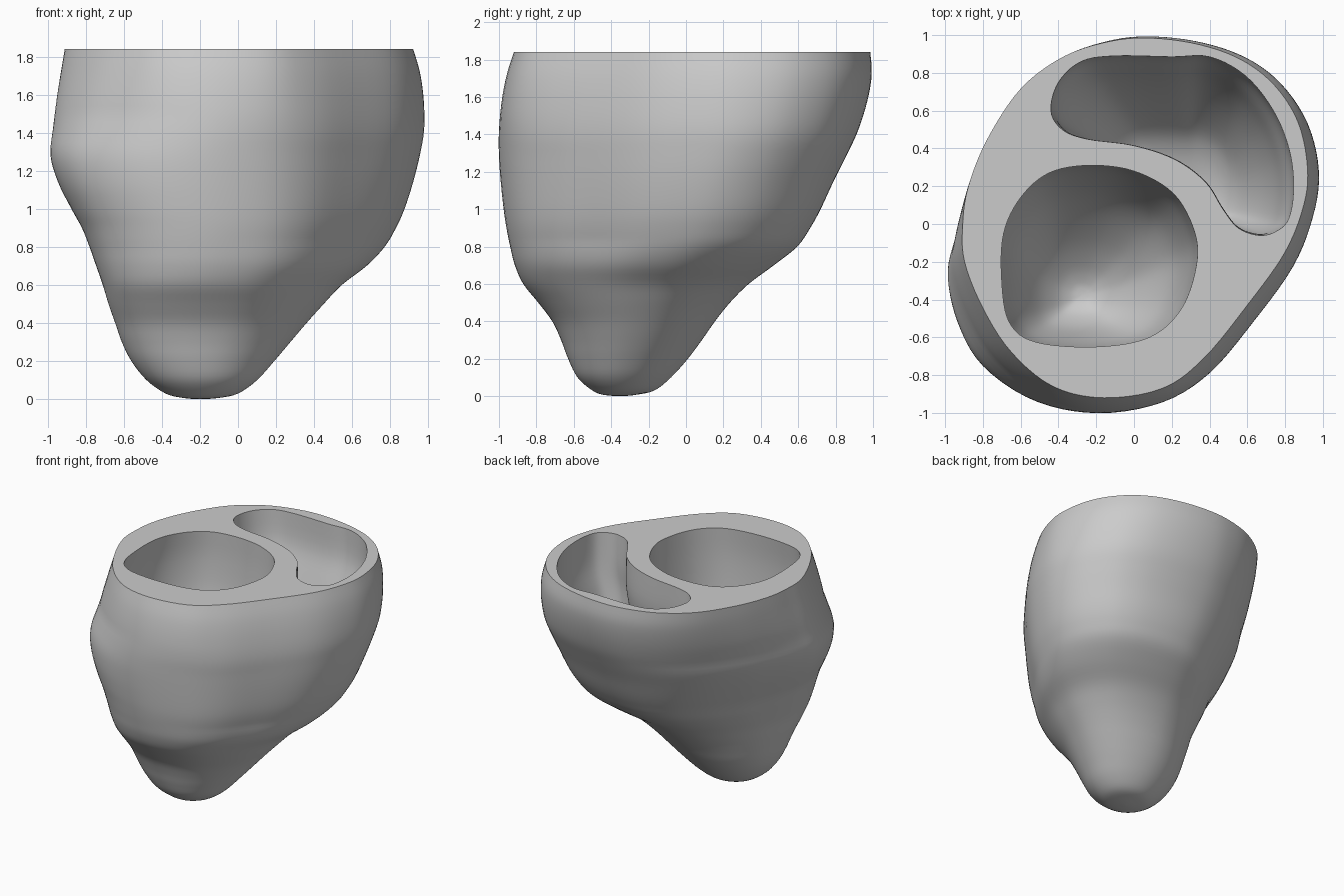
import bpy
import bmesh
from math import hypot, pi, sin
from mathutils import Vector

if "Cube" in bpy.data.objects:
    bpy.data.objects.remove(bpy.data.objects["Cube"], do_unlink=True)


def spline(points, steps, closed):
    """Smooth curve through points of any dimension."""
    pts = [Vector(p) for p in points]
    n = len(pts)

    def at(i):
        return pts[i % n] if closed else pts[max(0, min(n - 1, i))]

    out = []
    for i in range(n if closed else n - 1):
        a, b, c, d = at(i - 1), at(i), at(i + 1), at(i + 2)
        for s in range(steps):
            t = s / steps
            out.append(b + (c - a) * (t / 2)
                       + (a * 2 - b * 5 + c * 4 - d) * (t * t / 2)
                       + (b * 3 - a - c * 3 + d) * (t ** 3 / 2))
    return out if closed else out + [pts[-1]]


def loft(bm, rings):
    """Skin a stack of rings, close the last one, return the first ring's edges."""
    loops = [[bm.verts.new(p) for p in ring] for ring in rings]
    n = len(loops[0])
    for upper, lower in zip(loops, loops[1:]):
        for i in range(n):
            j = (i + 1) % n
            bm.faces.new((upper[i], upper[j], lower[j], lower[i]))
    bm.faces.new(loops[-1])
    return [bm.edges.get((loops[0][i], loops[0][(i + 1) % n])) for i in range(n)]


def fit(outline, x0, x1, y0, y1, z):
    """Stretch an outline to fill a box at height z."""
    xs, ys = [p[0] for p in outline], [p[1] for p in outline]
    ax, bx, ay, by = min(xs), max(xs), min(ys), max(ys)
    return [Vector((x0 + (x1 - x0) * (p[0] - ax) / (bx - ax),
                    y0 + (y1 - y0) * (p[1] - ay) / (by - ay), z)) for p in outline]


def clamp(v):
    return max(0, min(1, v))


def cavity_rings(outline, pivot, levels):
    """Shrink a rim outline about a pivot: levels hold height, scale, x and y shift."""
    px, py = pivot
    return [[(px + dx + (p.x - px) * s, py + dy + (p.y - py) * s, z) for p in outline]
            for z, s, dx, dy in spline(levels, 4, False)]


# Outer outlines at the cut top and around the middle, point for point
rim = spline([(-.16, -.92), (.15, -.87), (.37, -.71), (.6, -.43), (.8, -.15),
              (.9, .1), (.92, .3), (.87, .54), (.745, .735), (.57, .87), (.35, .95),
              (.1, .985), (-.12, .97), (-.37, .89), (-.6, .72), (-.78, .45),
              (-.88, .2), (-.91, 0), (-.9, -.2), (-.8, -.45), (-.65, -.68),
              (-.43, -.86)], 5, True)
middle = spline([(-.2, -.995), (.12, -.945), (.37, -.8), (.6, -.54), (.8, -.27),
                 (.9, -.03), (.935, .2), (.88, .42), (.74, .61), (.57, .72),
                 (.35, .785), (.1, .81), (-.12, .785), (-.35, .69), (-.57, .51),
                 (-.76, .27), (-.88, .05), (-.95, -.13), (-.975, -.3),
                 (-.91, -.52), (-.77, -.73), (-.5, -.92)], 5, True)

# Openings in the cut top
large_rim = spline([(-.24, .31), (0, .28), (.21, .16), (.32, -.04), (.33, -.22),
                    (.25, -.45), (.08, -.6), (-.2, -.65), (-.52, -.625),
                    (-.66, -.52), (-.7, -.3), (-.69, -.05), (-.6, .14),
                    (-.45, .27)], 6, True)
small_rim = spline([(-.44, .6), (-.4, .75), (-.28, .86), (-.1, .89), (.2, .885),
                    (.4, .885), (.59, .785), (.735, .605), (.82, .4), (.845, .2),
                    (.82, .03), (.75, -.04), (.66, -.06), (.55, -.02), (.47, .08),
                    (.38, .22), (.22, .34), (0, .415), (-.25, .45),
                    (-.38, .5)], 5, True)

# Outer wall: height, x range, y range
sections = [(1.84, -.91, .92, -.92, .985), (1.72, -.93, .955, -.958, .993),
            (1.58, -.952, .975, -.985, .97), (1.42, -.972, .978, -1, .92),
            (1.28, -.985, .955, -1, .855), (1.14, -.945, .92, -.99, .785),
            (1, -.875, .875, -.975, .72), (.9, -.82, .83, -.96, .665),
            (.8, -.78, .77, -.94, .595), (.7, -.745, .675, -.915, .47),
            (.6, -.71, .545, -.87, .335), (.5, -.68, .45, -.79, .235),
            (.4, -.645, .36, -.715, .155), (.3, -.61, .275, -.668, .085),
            (.2, -.56, .19, -.63, .01), (.1, -.48, .1, -.58, -.08),
            (.03, -.38, 0, -.5, -.17), (.007, -.29, -.1, -.44, -.27),
            (0, -.21, -.19, -.36, -.34)]
unit_rim = fit(rim, -1, 1, -1, 1, 0)
unit_middle = fit(middle, -1, 1, -1, 1, 0)
wall = []
for z, x0, x1, y0, y1 in spline(sections, 4, False):
    drop = clamp((1.84 - z) / .5)
    shape = clamp(z * 1.2)
    swell = .1 * sin(pi * clamp(z / 1.5))
    ring = []
    for a, b in zip(unit_rim, unit_middle):
        p = a.lerp(b, drop)
        r = hypot(p.x, p.y)
        # Fuller front right corner, and a rounder outline towards the tip
        corner = clamp(-(p.x + p.y) / (r * 2 ** .5)) ** 8
        ring.append(p * (shape + (1 - shape) / r) * (1 + swell * corner))
    wall.append(fit(ring, x0, x1, y0, y1, max(z, 0)))

bm = bmesh.new()
edges = loft(bm, wall)

# Large hollow, and small hollow curling under the dividing wall
edges += loft(bm, cavity_rings(large_rim, (-.15, -.2), [
    (1.84, 1, 0, 0), (1.6, 1.02, -.02, -.01), (1.3, .99, -.03, -.02),
    (1, .88, -.04, -.05), (.8, .74, -.06, -.08), (.6, .5, -.09, -.13),
    (.48, .28, -.11, -.16), (.43, .12, -.12, -.17), (.42, .02, -.12, -.17)]))
edges += loft(bm, cavity_rings(small_rim, (.45, .3), [
    (1.84, 1, 0, 0), (1.6, .98, 0, 0), (1.4, .92, -.02, -.025),
    (1.2, .83, -.03, -.045), (1, .7, -.05, -.07), (.8, .52, -.08, -.1),
    (.71, .38, -.1, -.13), (.66, .18, -.11, -.15), (.65, .02, -.11, -.15)]))

# Flat cut face around both hollows
bmesh.ops.triangle_fill(bm, use_beauty=True, edges=edges, normal=(0, 0, 1))
bmesh.ops.recalc_face_normals(bm, faces=bm.faces)

mesh = bpy.data.meshes.new("hollow_body")
bm.to_mesh(mesh)
bm.free()
body = bpy.data.objects.new("hollow_body", mesh)
bpy.context.collection.objects.link(body)

grey = bpy.data.materials.new("plain_grey")
grey.use_nodes = True
colour = (.6, .6, .6, 1)
grey.diffuse_color = colour
grey.node_tree.nodes["Principled BSDF"].inputs["Base Color"].default_value = colour
mesh.materials.append(grey)

bpy.ops.object.select_all(action="DESELECT")
body.select_set(True)
bpy.context.view_layer.objects.active = body
bpy.ops.object.shade_smooth_by_angle(angle=.7)
